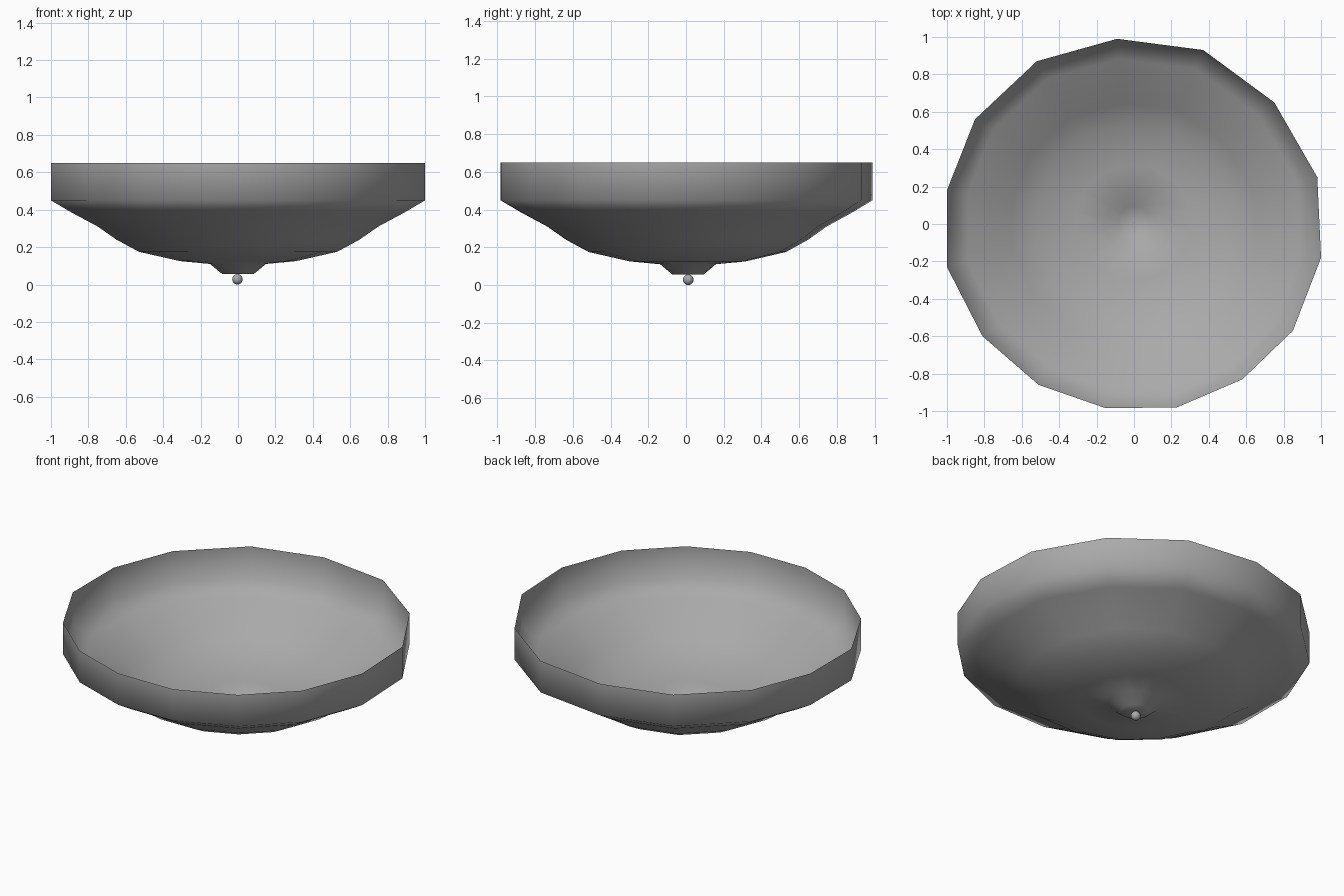
import bpy
import bmesh
from mathutils import Vector

cube = bpy.data.objects.get("Cube")
if cube:
    bpy.data.objects.remove(cube, do_unlink=True)

grey = bpy.data.materials.new("warm_free_grey")
grey.name = "mid grey"
grey.use_nodes = True
colour = (0.4, 0.4, 0.4, 1)
grey.diffuse_color = colour
grey.node_tree.nodes["Principled BSDF"].inputs["Base Color"].default_value = colour

# Slightly uneven fifteen-sided rim, counter-clockwise
outline = [(-.09, .99), (-.52, .87), (-.85, .56), (-1, .18), (-1, -.23),
           (-.81, -.60), (-.51, -.86), (-.15, -.985), (.23, -.98), (.58, -.83),
           (.85, -.57), (1, -.18), (.98, .25), (.75, .65), (.37, .93)]

# Bowl profile from rim to the small foot: scale, height
profile = [(1, .65), (1, .45), (.89, .385), (.75, .31), (.65, .24),
           (.53, .175), (.31, .125), (.15, .11), (.083, .055)]
foot = Vector((0, .012))


def finish(bm, name):
    mesh = bpy.data.meshes.new(name)
    bm.to_mesh(mesh)
    bm.free()
    mesh.materials.append(grey)
    for face in mesh.polygons:
        face.use_smooth = True
    obj = bpy.data.objects.new(name, mesh)
    bpy.context.collection.objects.link(obj)
    return obj


# Thin open bowl, lofted from the rim down to the foot
bm = bmesh.new()
rings = []
for scale, z in profile:
    ring = []
    for p in outline:
        xy = Vector(p) * scale + foot * (1 - scale)
        ring.append(bm.verts.new((xy.x, xy.y, z)))
    rings.append(ring)
count = len(outline)
for upper, lower in zip(rings, rings[1:]):
    for i in range(count):
        j = (i + 1) % count
        bm.faces.new((upper[i], lower[i], lower[j], upper[j]))
centre = bm.verts.new((foot.x, foot.y, profile[-1][1]))
for i in range(count):
    bm.faces.new((rings[-1][i], centre, rings[-1][(i + 1) % count]))
bmesh.ops.recalc_face_normals(bm, faces=bm.faces)
# Normals face outward, away from the bowl's axis
if sum(f.normal.z * f.calc_area() for f in bm.faces) > 0:
    bmesh.ops.reverse_faces(bm, faces=bm.faces)
finish(bm, "bowl")

# Small ball finial under the foot
bm = bmesh.new()
bmesh.ops.create_uvsphere(bm, u_segments=16, v_segments=10, radius=.028)
ball = finish(bm, "finial_ball")
ball.location = (-.003, foot.y, .028)
